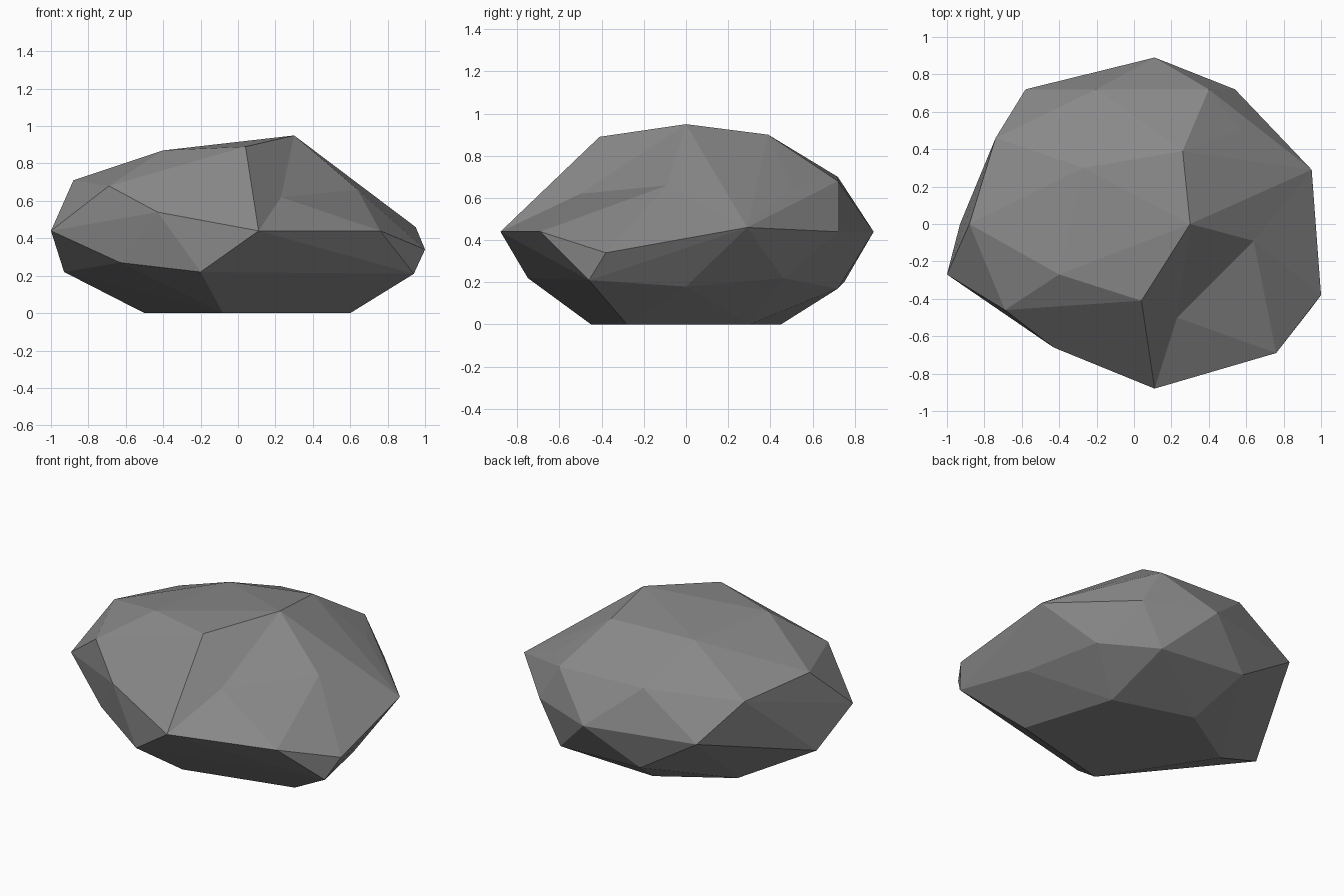
import bpy
import bmesh

default_cube = bpy.data.objects.get("Cube")
if default_cube:
    bpy.data.objects.remove(default_cube, do_unlink=True)


def make_material(name, colour):
    material = bpy.data.materials.new(name)
    material.use_nodes = True
    material.diffuse_color = colour
    shader = material.node_tree.nodes["Principled BSDF"]
    shader.inputs["Base Color"].default_value = colour
    shader.inputs["Roughness"].default_value = 0.9
    return material


# Corners of the boulder, ring by ring from the top down
crown = {
    "peak": (.3, 0, .95), "brow": (.04, -.41, .89), "crest": (-.4, -.27, .87),
    "saddle": (-.27, .3, .87), "ridge": (.26, .39, .9),
}
shoulders = [
    (.4, .72, .68), (.57, .5, .65), (-.2, .72, .7),
    (-.74, .46, .66), (-.88, 0, .71), (-.69, -.46, .68),
]
girdle = {
    "east": (.95, .29, .46), "southeast": (1, -.38, .34),
    "south_corner": (.76, -.69, .44), "south": (.11, -.88, .44),
    "southwest": (-.43, -.66, .54), "west": (-1, -.27, .44),
    "northwest": (-.58, .72, .44), "north": (.11, .89, .44),
    "northeast": (.54, .72, .44),
}
underside = [
    (-.93, 0, .22), (-.63, -.49, .27), (-.2, -.75, .22), (.94, -.46, .21),
    (.82, 0, .18), (.67, .46, .22), (.39, .72, .17), (-.2, .75, .2),
]
foot = [(.6, -.28, 0), (-.08, -.45, 0), (-.5, .19, 0), (-.08, .45, 0), (.42, .3, 0)]

# Convex body of the boulder
bm = bmesh.new()
corner = {name: bm.verts.new(co) for name, co in {**crown, **girdle}.items()}
for co in shoulders + underside + foot:
    bm.verts.new(co)
hull = bmesh.ops.convex_hull(bm, input=bm.verts[:])
inner = [v for v in hull["geom_interior"] if isinstance(v, bmesh.types.BMVert)]
bmesh.ops.delete(bm, geom=inner, context="VERTS")

# Chipped hollow: open the hull between these corners and fold it inward
rim = [corner[n] for n in
       ("peak", "brow", "south", "south_corner", "southeast", "east")]
opened = [f for f in bm.faces if all(v in rim for v in f.verts)]
bmesh.ops.delete(bm, geom=opened, context="FACES")
peak, brow, south, south_corner, southeast, east = rim
notch = bm.verts.new((.23, -.5, .62))
hollow = bm.verts.new((.64, -.09, .66))
for a, b in ((peak, brow), (brow, south), (south, south_corner)):
    bm.faces.new((a, b, notch))
for a, b in ((south_corner, southeast), (southeast, east), (east, peak),
             (peak, notch), (notch, south_corner)):
    bm.faces.new((a, b, hollow))
bmesh.ops.recalc_face_normals(bm, faces=bm.faces[:])

# Flat-shaded boulder object
mesh = bpy.data.meshes.new("boulder")
bm.to_mesh(mesh)
bm.free()
mesh.materials.append(make_material("stone grey", (.25, .25, .25, 1)))
boulder = bpy.data.objects.new("boulder", mesh)
bpy.context.collection.objects.link(boulder)
